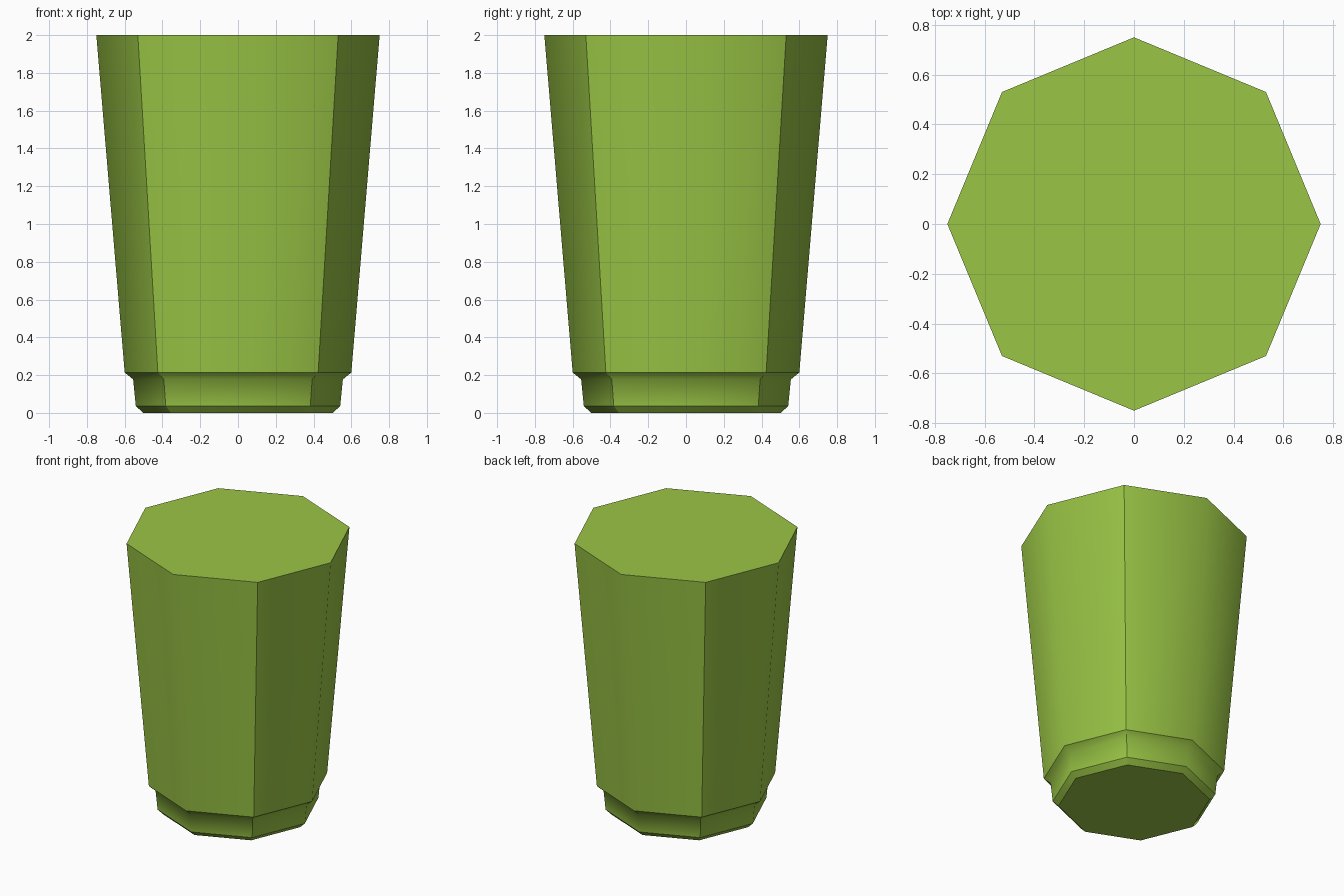
import bpy, bmesh, math

if "Cube" in bpy.data.objects:
    bpy.data.objects.remove(bpy.data.objects["Cube"])

# one flat green
green = bpy.data.materials.new("leaf_green")
green.diffuse_color = (0.323, 0.558, 0.060, 1)
green.use_nodes = True
green.node_tree.nodes["Principled BSDF"].inputs["Base Color"].default_value = green.diffuse_color

# profile of the tumbler: (radius, height), and rings with a crisp edge
PROFILE = [(0.503, 0.0), (0.541, 0.037), (0.555, 0.177), (0.60, 0.214), (0.75, 2.0)]
SHARP_RINGS = {0, 1, 3, 4}
SIDES = 8

bm = bmesh.new()
rings = []
for r, z in PROFILE:
    rings.append([bm.verts.new((r * math.cos(2 * math.pi * i / SIDES),
                                r * math.sin(2 * math.pi * i / SIDES), z))
                  for i in range(SIDES)])

# side walls
for a, b in zip(rings, rings[1:]):
    for i in range(SIDES):
        j = (i + 1) % SIDES
        bm.faces.new((a[i], a[j], b[j], b[i])).smooth = True

# closed base and top
bm.faces.new(rings[0][::-1])
bm.faces.new(rings[-1])

# crisp rims, crisp diagonal corners, soft corners on the axes
for k in SHARP_RINGS:
    for i in range(SIDES):
        bm.edges.get((rings[k][i], rings[k][(i + 1) % SIDES])).smooth = False
for a, b in zip(rings, rings[1:]):
    for i in range(1, SIDES, 2):
        bm.edges.get((a[i], b[i])).smooth = False

mesh = bpy.data.meshes.new("tumbler_body")
bm.to_mesh(mesh)
bm.free()
mesh.materials.append(green)
body = bpy.data.objects.new("tumbler_body", mesh)
bpy.context.collection.objects.link(body)
